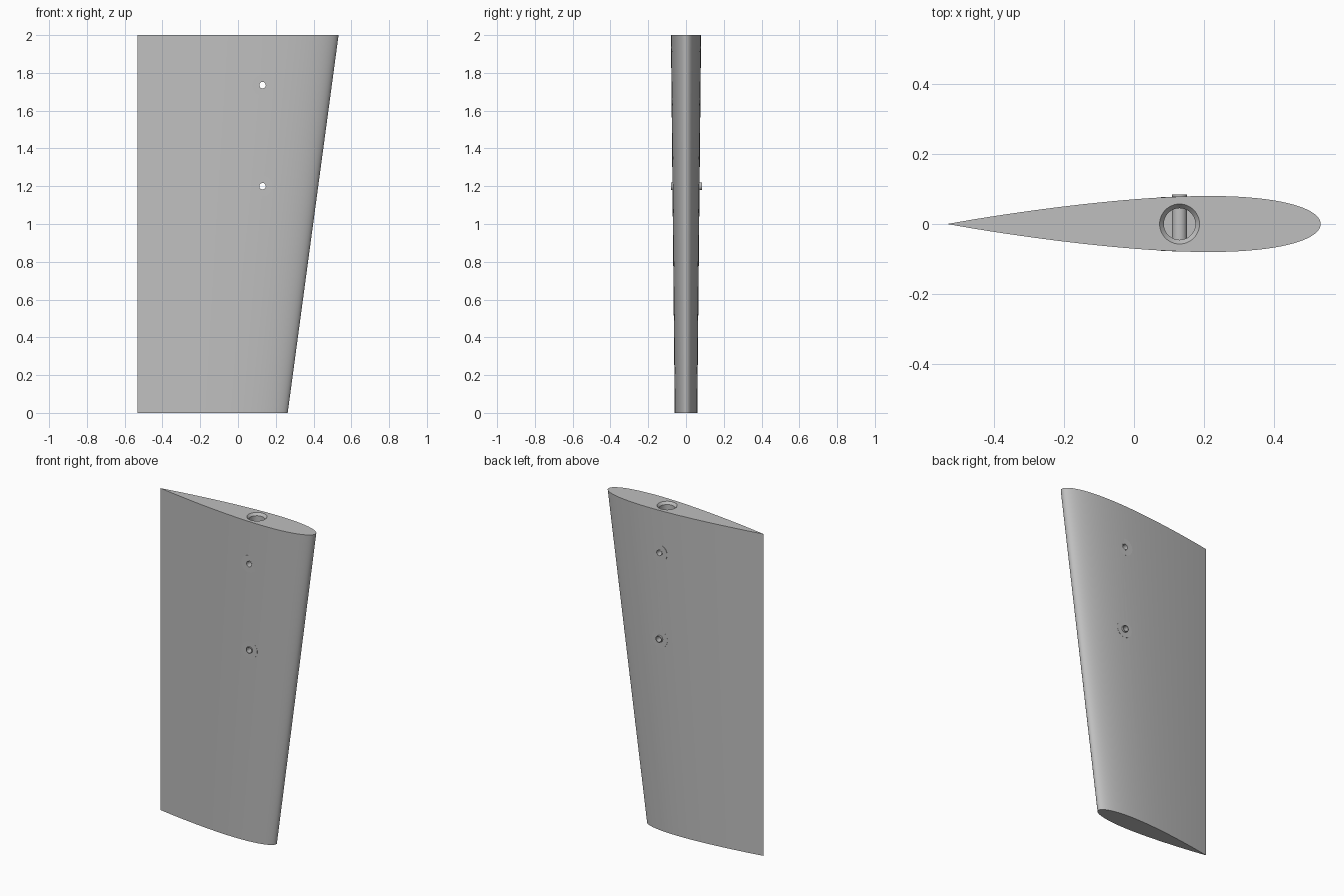
import bpy, bmesh, math

cube = bpy.data.objects.get("Cube")
if cube:
    bpy.data.objects.remove(cube, do_unlink=True)

GREY = (0.52, 0.52, 0.52, 1)
mat = bpy.data.materials.new("plain grey")
mat.use_nodes = True
mat.diffuse_color = GREY
mat.node_tree.nodes["Principled BSDF"].inputs["Base Color"].default_value = GREY

TRAIL = -0.5325      # straight trailing edge
PIN_X = 0.13         # line of the bore and cross holes


def lead(z):
    return 0.263 + 0.1347 * z


def half_thickness(t, chord):
    """Symmetric foil section, 15 percent thick, closed at the tail."""
    return 0.75 * chord * (0.2969 * math.sqrt(t) - 0.126 * t - 0.3516 * t**2
                           + 0.2843 * t**3 - 0.1036 * t**4)


def surface_y(x, z):
    chord = lead(z) - TRAIL
    return half_thickness((lead(z) - x) / chord, chord)


def make(name, bm):
    bmesh.ops.recalc_face_normals(bm, faces=bm.faces[:])
    mesh = bpy.data.meshes.new(name)
    bm.to_mesh(mesh)
    bm.free()
    mesh.materials.append(mat)
    obj = bpy.data.objects.new(name, mesh)
    bpy.context.collection.objects.link(obj)
    return obj


def lathe(name, profile, place, closed, n=48):
    """Spin (radius, height) points; place maps (u, v, height) to space."""
    bm = bmesh.new()
    rings = []
    for r, h in profile:
        angles = [2 * math.pi * i / n for i in range(n)]
        rings.append([bm.verts.new(place(r * math.cos(a), r * math.sin(a), h)) for a in angles])
    pairs = list(zip(rings, rings[1:]))
    if closed:
        pairs.append((rings[-1], rings[0]))
    else:
        bm.faces.new(rings[0])
        bm.faces.new(rings[-1])
    for a, b in pairs:
        for i in range(n):
            j = (i + 1) % n
            bm.faces.new((a[i], a[j], b[j], b[i]))
    return make(name, bm)


def upright(u, v, h):
    return (PIN_X + u, v, h)


def across(z):
    return lambda u, v, h: (PIN_X + u, h, z + v)


def cut(target, cutter):
    cutter.hide_render = True
    mod = target.modifiers.new("cut", 'BOOLEAN')
    mod.operation = 'DIFFERENCE'
    mod.solver = 'EXACT'
    mod.object = cutter
    bpy.context.view_layer.objects.active = target
    bpy.ops.object.modifier_apply(modifier=mod.name)
    bpy.data.objects.remove(cutter, do_unlink=True)


# Tapered foil blade
SIDE = 48
bm = bmesh.new()
sections = []
for z in (0, 2):
    chord = lead(z) - TRAIL
    ring = []
    for i in range(2 * SIDE):
        t = (1 + math.cos(math.pi * i / SIDE)) / 2
        y = half_thickness(t, chord) if 0 < i % SIDE else 0
        ring.append(bm.verts.new((lead(z) - t * chord, y if i < SIDE else -y, z)))
    sections.append(ring)
low, high = sections
for i in range(2 * SIDE):
    j = (i + 1) % (2 * SIDE)
    bm.faces.new((low[i], low[j], high[j], high[i]))
bm.faces.new(low)
bm.faces.new(high)
blade = make("foil_blade", bm)
parts = [blade]

# Chamfered shaft bore from the top
cut(blade, lathe("bore_cutter", [(0.045, 1.08), (0.045, 1.985), (0.057, 2), (0.057, 2.05)],
                 upright, False))

# Cross sleeves with flush washers on both sides
for label, z, back, front in (("upper", 1.735, 0.078, -0.078), ("lower", 1.2, 0.084, -0.079)):
    cut(blade, lathe("hole_cutter", [(0.0205, -0.2), (0.0205, 0.2)], across(z), False))
    parts.append(lathe(label + "_sleeve", [(0.017, front), (0.021, front), (0.021, back),
                                           (0.017, back)], across(z), True))
    y = surface_y(PIN_X, z)
    for side, sign in (("front", -1), ("back", 1)):
        a, b = sign * (y - 0.006), sign * (y + 0.0005)
        parts.append(lathe(f"{label}_{side}_washer", [(0.0205, a), (0.053, a), (0.053, b),
                                                      (0.0205, b)], across(z), True))

# Smooth shading with crisp edges
bpy.ops.object.select_all(action='DESELECT')
for obj in parts:
    obj.select_set(True)
bpy.context.view_layer.objects.active = blade
bpy.ops.object.shade_smooth_by_angle(angle=math.radians(30))
